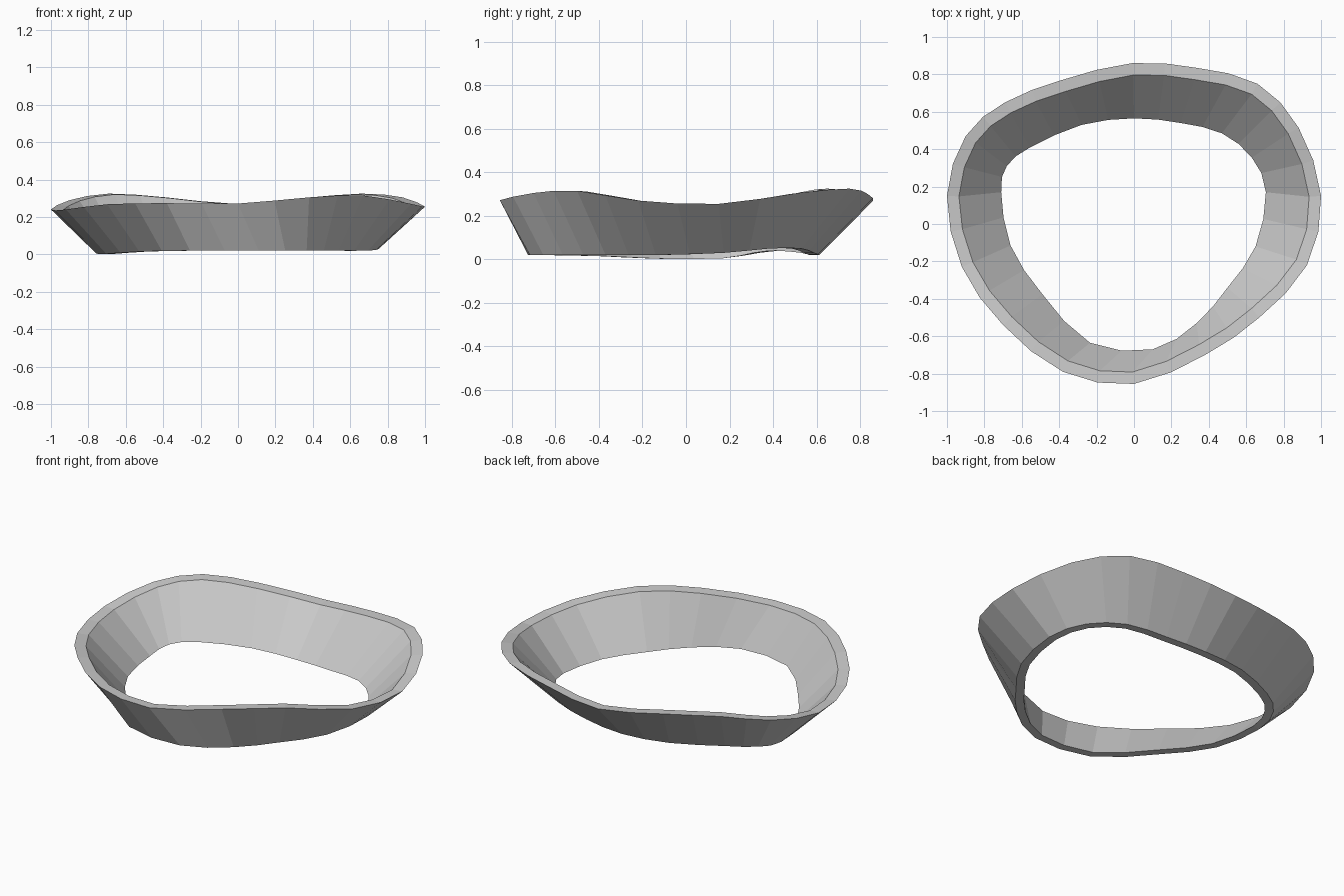
import bpy
import bmesh
from mathutils import Vector

default_cube = bpy.data.objects.get("Cube")
if default_cube:
    bpy.data.objects.remove(default_cube, do_unlink=True)

# Control points of the flared band: outer top edge and inner bottom edge
TOP_OUTER = [
    (-.01, .86, .27), (-.385, .77, .305), (-.69, .65, .325), (-.9, .47, .29),
    (-1, .15, .24), (-.92, -.23, .24), (-.7, -.54, .268), (-.38, -.79, .274),
    (0, -.855, .272), (.38, -.7, .305), (.67, -.5, .315), (.925, -.22, .27),
    (1, .15, .255), (.88, .515, .305), (.66, .75, .325), (.335, .835, .3)]
BOTTOM_INNER = [
    (0, .565, .02), (-.28, .53, .03), (-.555, .41, .04), (-.68, .31, .03),
    (-.71, .17, .005), (-.66, -.115, .003), (-.49, -.375, .015), (-.235, -.635, .02),
    (.1, -.67, .02), (.335, -.53, .02), (.5, -.34, .02), (.65, -.12, .02),
    (.705, .17, .03), (.63, .355, .05), (.47, .485, .05), (.25, .54, .03)]
RIM_WIDTH = .064
BASE_WIDTH = .048


def smooth_loop(points):
    """Add a curved midpoint between every pair of points of a closed loop."""
    pts = [Vector(p) for p in points]
    count = len(pts)
    loop = []
    for i, p in enumerate(pts):
        before, after, beyond = pts[i - 1], pts[(i + 1) % count], pts[(i + 2) % count]
        loop += [p, ((p + after) * 9 - before - beyond) / 16]
    return loop


def offset_loop(loop, distance):
    """Shift a counter-clockwise loop sideways; positive moves it outwards."""
    count = len(loop)
    result = []
    for i, p in enumerate(loop):
        ahead = (loop[(i + 1) % count] - p).xy.normalized()
        behind = (p - loop[i - 1]).xy.normalized()
        along = (ahead + behind).normalized()
        outward = Vector((along.y, -along.x, 0))
        result.append(p + outward * distance)
    return result


def make_material(name, colour):
    mat = bpy.data.materials.new(name)
    mat.use_nodes = True
    mat.diffuse_color = colour
    mat.node_tree.nodes["Principled BSDF"].inputs["Base Color"].default_value = colour
    return mat


# The four edges of the wall, in order around its cross-section
top_outer = smooth_loop(TOP_OUTER)
top_inner = offset_loop(top_outer, -RIM_WIDTH)
bottom_inner = smooth_loop(BOTTOM_INNER)
bottom_outer = offset_loop(bottom_inner, BASE_WIDTH)
for p in top_inner:
    p.z -= .004

# Join neighbouring edges into a closed, flat-faced ring
bm = bmesh.new()
edges = [[bm.verts.new(p) for p in loop]
         for loop in (top_outer, top_inner, bottom_inner, bottom_outer)]
for k, loop in enumerate(edges):
    following = edges[(k + 1) % len(edges)]
    for i in range(len(loop)):
        j = (i + 1) % len(loop)
        bm.faces.new((loop[i], loop[j], following[j], following[i]))
bmesh.ops.recalc_face_normals(bm, faces=bm.faces)

mesh = bpy.data.meshes.new("flared_ring")
bm.to_mesh(mesh)
bm.free()
mesh.materials.append(make_material("light grey", (.6, .6, .6, 1)))
ring = bpy.data.objects.new("flared_ring", mesh)
bpy.context.collection.objects.link(ring)
